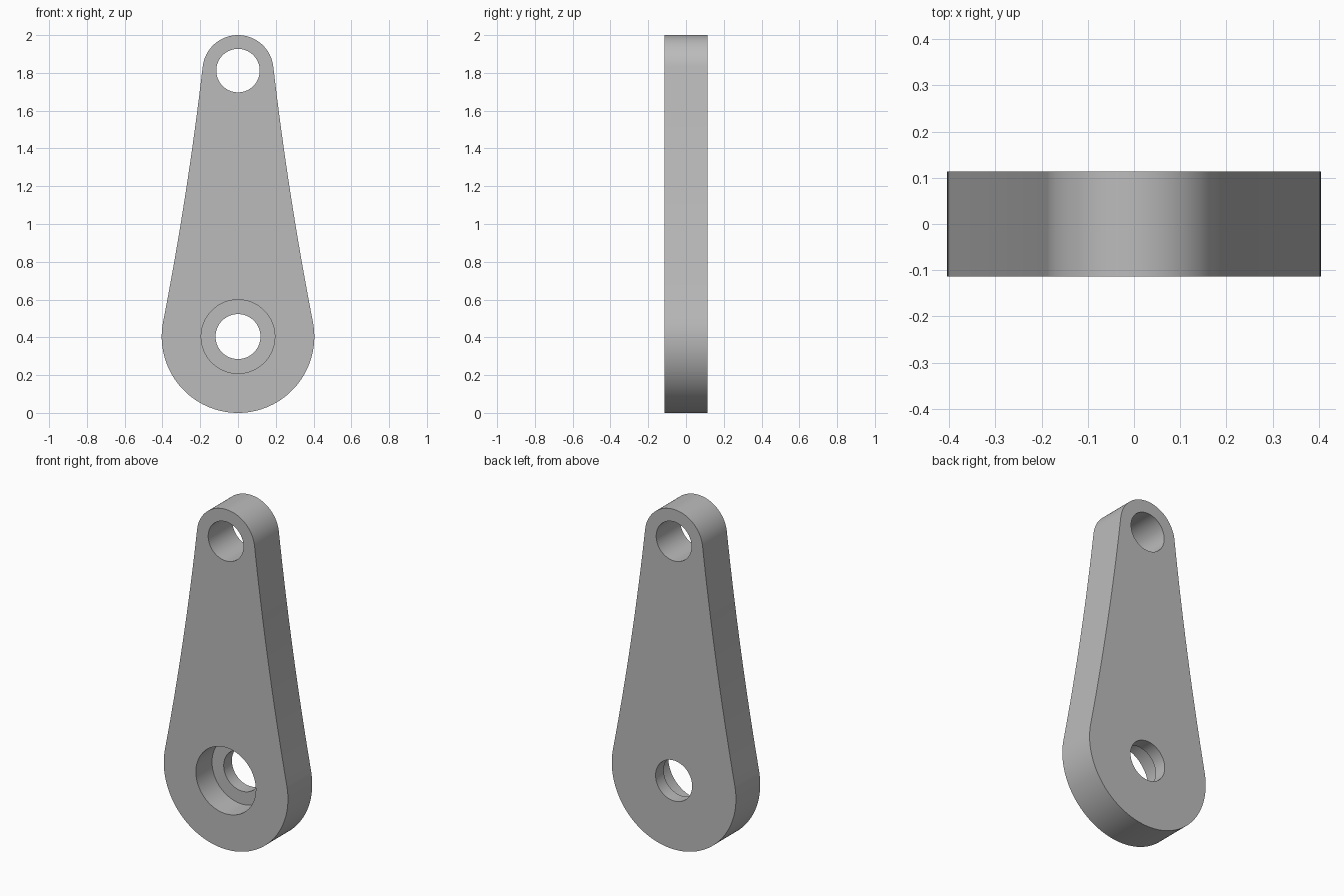
import bpy, bmesh, math
from mathutils import Vector

cube = bpy.data.objects.get("Cube")
if cube:
    bpy.data.objects.remove(cube, do_unlink=True)

HALF = 0.113                      # half thickness
LOW_Z, LOW_R = 0.404, 0.404       # large round end
TOP_Z, TOP_R = 1.812, 0.188       # small round end
FLANK_R = 18.0                    # shallow concave flank radius

grey = bpy.data.materials.new("plain grey")
grey.use_nodes = True
colour = (0.5, 0.5, 0.5, 1)
grey.diffuse_color = colour
grey.node_tree.nodes["Principled BSDF"].inputs["Base Color"].default_value = colour


def arc(centre, radius, start, end, steps):
    """Points on an arc in the x-z plane, both ends included."""
    angles = [start + (end - start) * i / steps for i in range(steps + 1)]
    return [centre + radius * Vector((math.cos(a), math.sin(a))) for a in angles]


def link_mesh(name, bm):
    bmesh.ops.recalc_face_normals(bm, faces=bm.faces)
    mesh = bpy.data.meshes.new(name)
    bm.to_mesh(mesh)
    bm.free()
    mesh.materials.append(grey)
    obj = bpy.data.objects.new(name, mesh)
    bpy.context.collection.objects.link(obj)
    return obj


def prism(name, points, y0, y1):
    """Extrude an x-z outline from y0 to y1."""
    bm = bmesh.new()
    face = bm.faces.new([bm.verts.new((p.x, y0, p.y)) for p in points])
    grown = bmesh.ops.extrude_face_region(bm, geom=[face])["geom"]
    verts = [v for v in grown if isinstance(v, bmesh.types.BMVert)]
    bmesh.ops.translate(bm, verts=verts, vec=(0, y1 - y0, 0))
    return link_mesh(name, bm)


# Flank arc centre, tangent to both round ends
low, top = Vector((0, LOW_Z)), Vector((0, TOP_Z))
a, b, d = FLANK_R + LOW_R, FLANK_R + TOP_R, TOP_Z - LOW_Z
rise = (a * a - b * b + d * d) / (2 * d)
flank = Vector((math.sqrt(a * a - rise * rise), LOW_Z + rise))
low_dir, top_dir = flank - low, flank - top
low_angle = math.atan2(low_dir.y, low_dir.x)
top_angle = math.atan2(top_dir.y, top_dir.x)

# Right half outline from bottom to top, then mirrored
half = arc(low, LOW_R, -math.pi / 2, low_angle, 40)
half += arc(flank, FLANK_R, low_angle + math.pi, top_angle + math.pi, 16)[1:-1]
half += arc(top, TOP_R, top_angle, math.pi / 2, 32)
outline = half + [Vector((-p.x, p.y)) for p in reversed(half[1:-1])]
link_arm = prism("link_arm", outline, -HALF, HALF)

# Bores: two through holes and a counterbore on the front
bores = [
    ("upper_hole", top, 0.115, -0.2, 0.2),
    ("lower_hole", low, 0.119, -0.2, 0.2),
    ("counterbore", low, 0.195, -0.2, -HALF + 0.15),
]
bpy.context.view_layer.objects.active = link_arm
for name, centre, radius, y0, y1 in bores:
    cutter = prism(name + "_cutter", arc(centre, radius, 0, math.tau, 80)[:-1], y0, y1)
    cutter.hide_render = True
    mod = link_arm.modifiers.new(name, "BOOLEAN")
    mod.operation = "DIFFERENCE"
    mod.solver = "EXACT"
    mod.object = cutter
    bpy.ops.object.modifier_apply(modifier=name)
    bpy.data.objects.remove(cutter, do_unlink=True)

# Smooth the curved walls, keep the rims sharp
bpy.ops.object.select_all(action="DESELECT")
link_arm.select_set(True)
bpy.ops.object.shade_smooth_by_angle(angle=math.radians(30))
